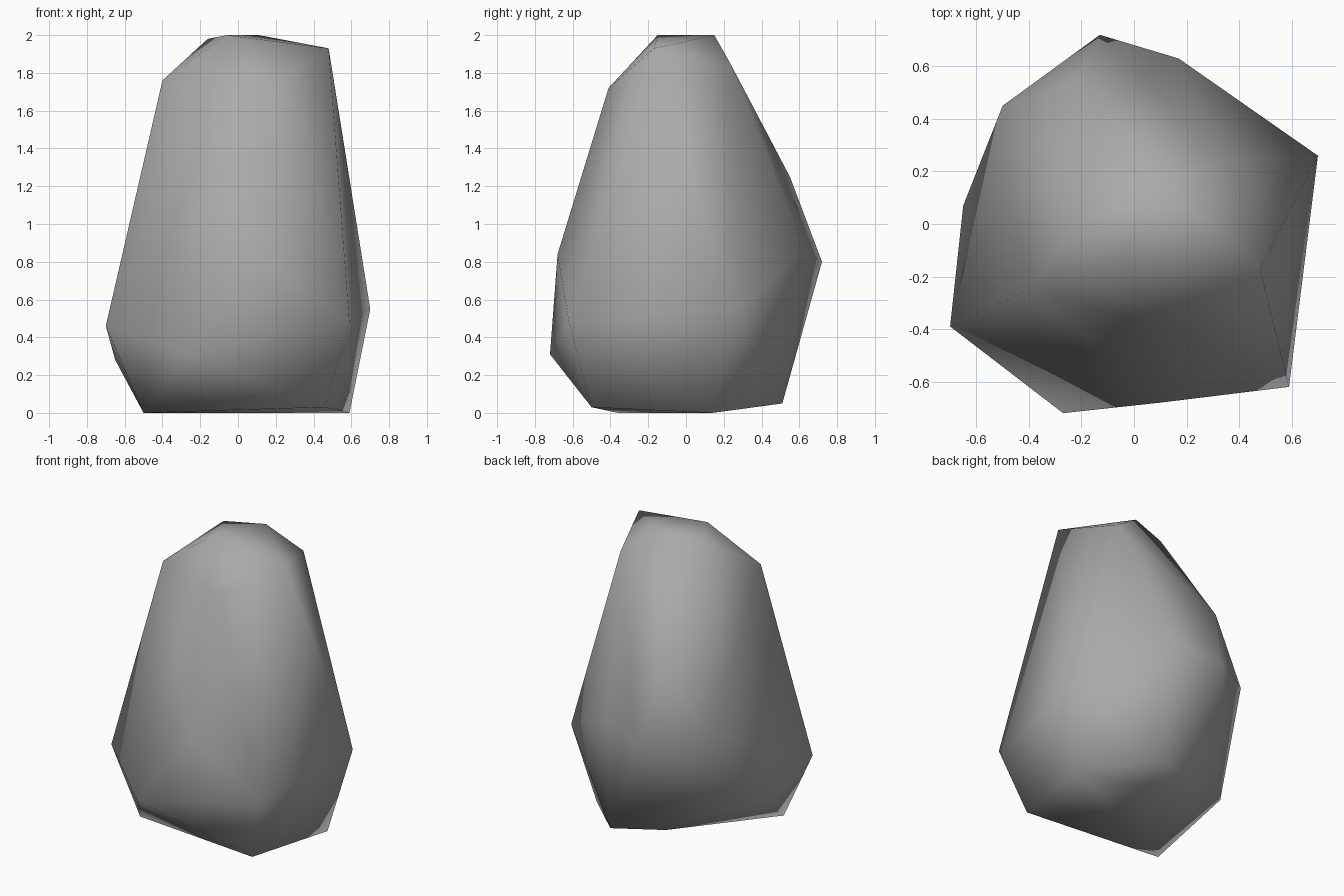
import bpy
import bmesh

# Remove the default cube
default_cube = bpy.data.objects.get("Cube")
if default_cube:
    bpy.data.objects.remove(default_cube, do_unlink=True)


def flat_material(name, colour):
    material = bpy.data.materials.new(name)
    material.use_nodes = True
    material.diffuse_color = colour
    shader = material.node_tree.nodes["Principled BSDF"]
    shader.inputs["Base Color"].default_value = colour
    shader.inputs["Roughness"].default_value = 0.9
    return material


def hull_object(name, corners, material):
    """Wrap a smooth-shaded convex skin around a few corner points."""
    mesh = bpy.data.meshes.new(name)
    bm = bmesh.new()
    for corner in corners:
        bm.verts.new(corner)
    result = bmesh.ops.convex_hull(bm, input=bm.verts[:])
    leftovers = {v for v in result["geom_interior"] + result["geom_unused"]
                 if isinstance(v, bmesh.types.BMVert)}
    bmesh.ops.delete(bm, geom=list(leftovers), context="VERTS")
    bmesh.ops.recalc_face_normals(bm, faces=bm.faces[:])
    for face in bm.faces:
        face.smooth = True
    bm.to_mesh(mesh)
    bm.free()
    mesh.materials.append(material)
    boulder = bpy.data.objects.new(name, mesh)
    bpy.context.scene.collection.objects.link(boulder)
    return boulder


# Crown of the boulder: small tilted cap
crown = [(.11, .15, 2), (-.06, -.15, 2), (-.16, .07, 1.98), (.48, -.17, 1.93)]

# Shoulders just under the crown
shoulders = [(.335, .24, 1.84), (-.4, -.25, 1.76), (.15, -.41, 1.72),
             (-.21, .55, 1.25)]

# Widest girth, bulging to the back and sides
girth = [(-.5, .45, .87), (.17, .63, .86), (.1, -.68, .84), (-.13, .72, .8),
         (.7, .26, .55), (.59, -.62, .48), (-.7, -.39, .46)]

# Chamfered foot and the flat underside
foot = [(-.27, -.72, .31), (-.65, .07, .28), (.225, .51, .05),
        (.46, -.5, .03), (-.04, .28, .02), (.59, .14, 0), (-.5, -.36, 0)]

stone_grey = flat_material("stone grey", (.4, .4, .4, 1))
hull_object("boulder", crown + shoulders + girth + foot, stone_grey)
